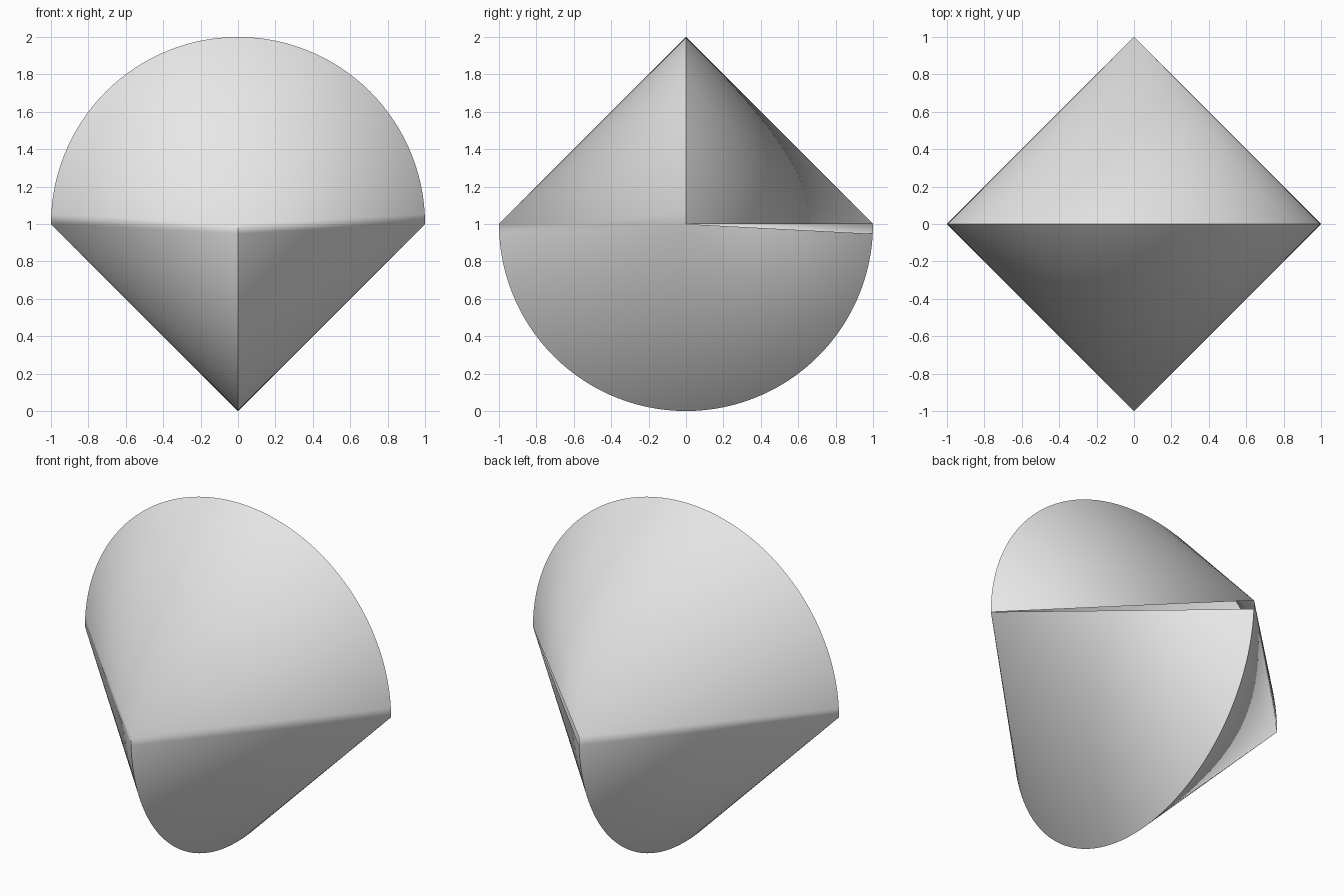
import bpy
import bmesh
from math import cos, sin, pi
from mathutils import Vector

SEGMENTS = 60
CENTRE = Vector((0, 0, 1))

if "Cube" in bpy.data.objects:
    bpy.data.objects.remove(bpy.data.objects["Cube"])

grey = bpy.data.materials.new("light_grey")
grey.use_nodes = True
grey.diffuse_color = (0.8, 0.8, 0.8, 1)
grey.node_tree.nodes["Principled BSDF"].inputs["Base Color"].default_value = grey.diffuse_color

bm = bmesh.new()


def half_bicone(rim_axis, tip_axis, up):
    """Two half cones sharing a semicircular rim; returns the faces fanned from the + tip."""
    rim = [bm.verts.new(CENTRE + rim_axis * cos(pi * i / SEGMENTS) + up * sin(pi * i / SEGMENTS))
           for i in range(SEGMENTS + 1)]
    fans = []
    for side in (1, -1):
        tip = bm.verts.new(CENTRE + tip_axis * side)
        fans.append([bm.faces.new((tip, a, b)) for a, b in zip(rim, rim[1:])])
    return fans[0]


# Upper and lower halves, turned a quarter turn from each other
X, Y, Z = Vector((1, 0, 0)), Vector((0, 1, 0)), Vector((0, 0, 1))
half_bicone(X, Y, Z)
lower_fan = half_bicone(Y, X, -Z)
slit_face = lower_fan[0]

# Join the halves along their seams, then open the narrow slit
bmesh.ops.remove_doubles(bm, verts=bm.verts[:], dist=0.0001)
bmesh.ops.recalc_face_normals(bm, faces=bm.faces[:])
bmesh.ops.delete(bm, geom=[slit_face], context='FACES_ONLY')

mesh = bpy.data.meshes.new("twisted_bicone_shell")
bm.to_mesh(mesh)
bm.free()
mesh.materials.append(grey)
shell = bpy.data.objects.new("twisted_bicone_shell", mesh)
bpy.context.collection.objects.link(shell)

# Smooth cones with crisp rims
bpy.ops.object.select_all(action='DESELECT')
shell.select_set(True)
bpy.context.view_layer.objects.active = shell
bpy.ops.object.shade_smooth_by_angle(angle=pi / 6)
